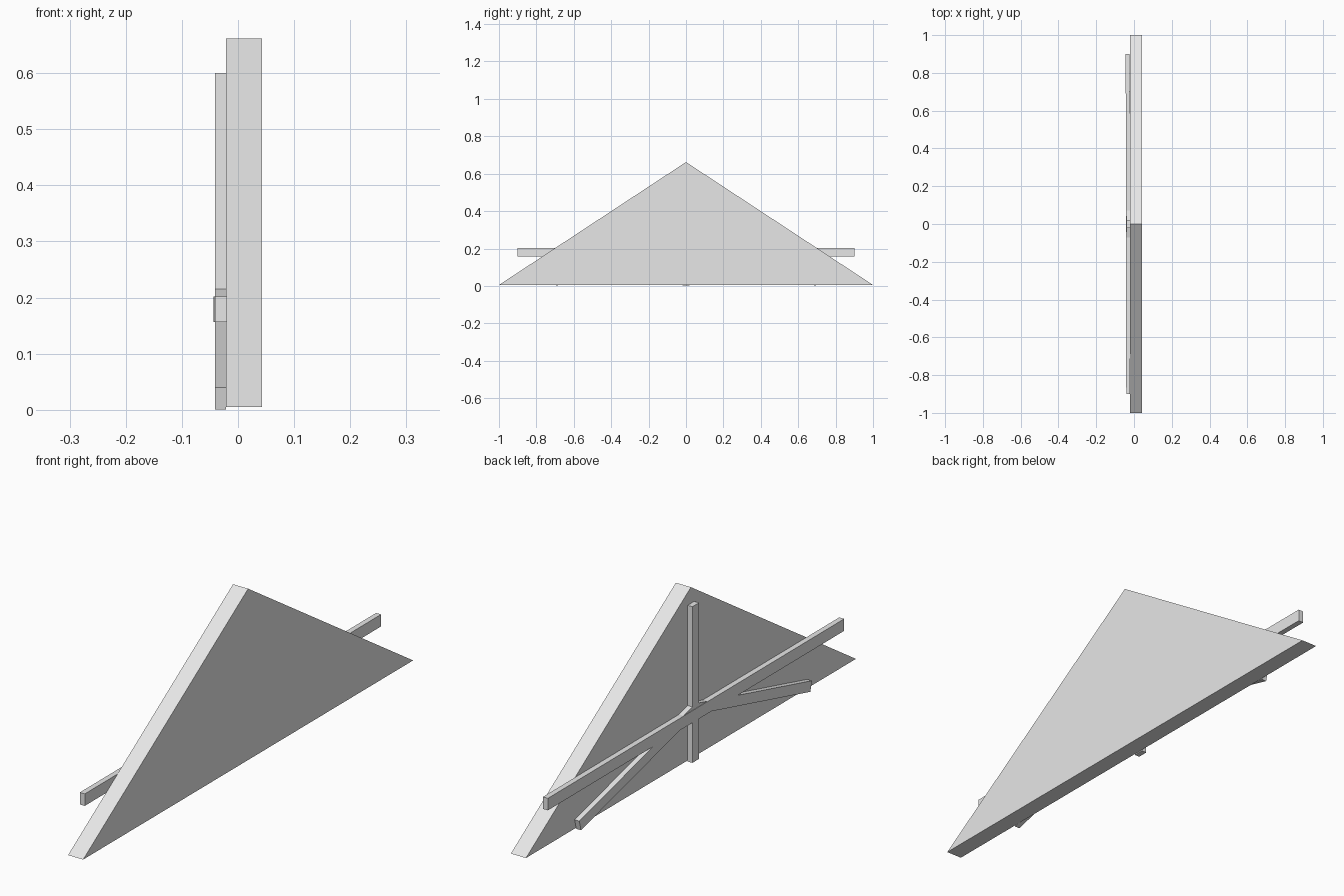
import bpy
import bmesh
from math import atan2, hypot
from mathutils import Matrix, Vector

cube = bpy.data.objects.get("Cube")
if cube:
    bpy.data.objects.remove(cube, do_unlink=True)

GREY = (0.8, 0.8, 0.8, 1.0)
mat = bpy.data.materials.new("plain grey")
mat.use_nodes = True
mat.diffuse_color = GREY
mat.node_tree.nodes["Principled BSDF"].inputs["Base Color"].default_value = GREY


def add_object(name, bm):
    bmesh.ops.recalc_face_normals(bm, faces=bm.faces)
    mesh = bpy.data.meshes.new(name)
    bm.to_mesh(mesh)
    bm.free()
    mesh.materials.append(mat)
    obj = bpy.data.objects.new(name, mesh)
    bpy.context.collection.objects.link(obj)


def beam(name, start, end, width, depth=0.02, x=-0.031, yaw=0.0):
    """Square-ended beam between two (y, z) points, lying against the panel."""
    dy, dz = end[0] - start[0], end[1] - start[1]
    bm = bmesh.new()
    bmesh.ops.create_cube(bm, size=1)
    centre = Vector((x, (start[0] + end[0]) / 2, (start[1] + end[1]) / 2))
    bm.transform(Matrix.Translation(centre)
                 @ Matrix.Rotation(yaw, 4, 'Z')
                 @ Matrix.Rotation(atan2(dz, dy), 4, 'X')
                 @ Matrix.Diagonal((depth, hypot(dy, dz), width, 1)))
    add_object(name, bm)


# Triangular gable panel, extruded across x
bm = bmesh.new()
face = bm.faces.new([bm.verts.new((-0.021, y, z))
                     for y, z in ((-1, 0.005), (1, 0.005), (0, 0.662))])
side = bmesh.ops.extrude_face_region(bm, geom=[face])["geom"]
bmesh.ops.translate(bm, vec=(0.064, 0, 0),
                    verts=[v for v in side if isinstance(v, bmesh.types.BMVert)])
add_object("gable_panel", bm)

# Timber frame on the inner side
beam("tie_beam", (-0.9, 0.179), (0.9, 0.179), 0.046, depth=0.021,
     x=-0.032, yaw=0.0017)
beam("king_post", (0, 0.001), (0, 0.6), 0.04)
for name, s in (("left_brace", -1), ("right_brace", 1)):
    beam(name, (0, 0.2), (s * 0.7, 0.02), 0.04)
